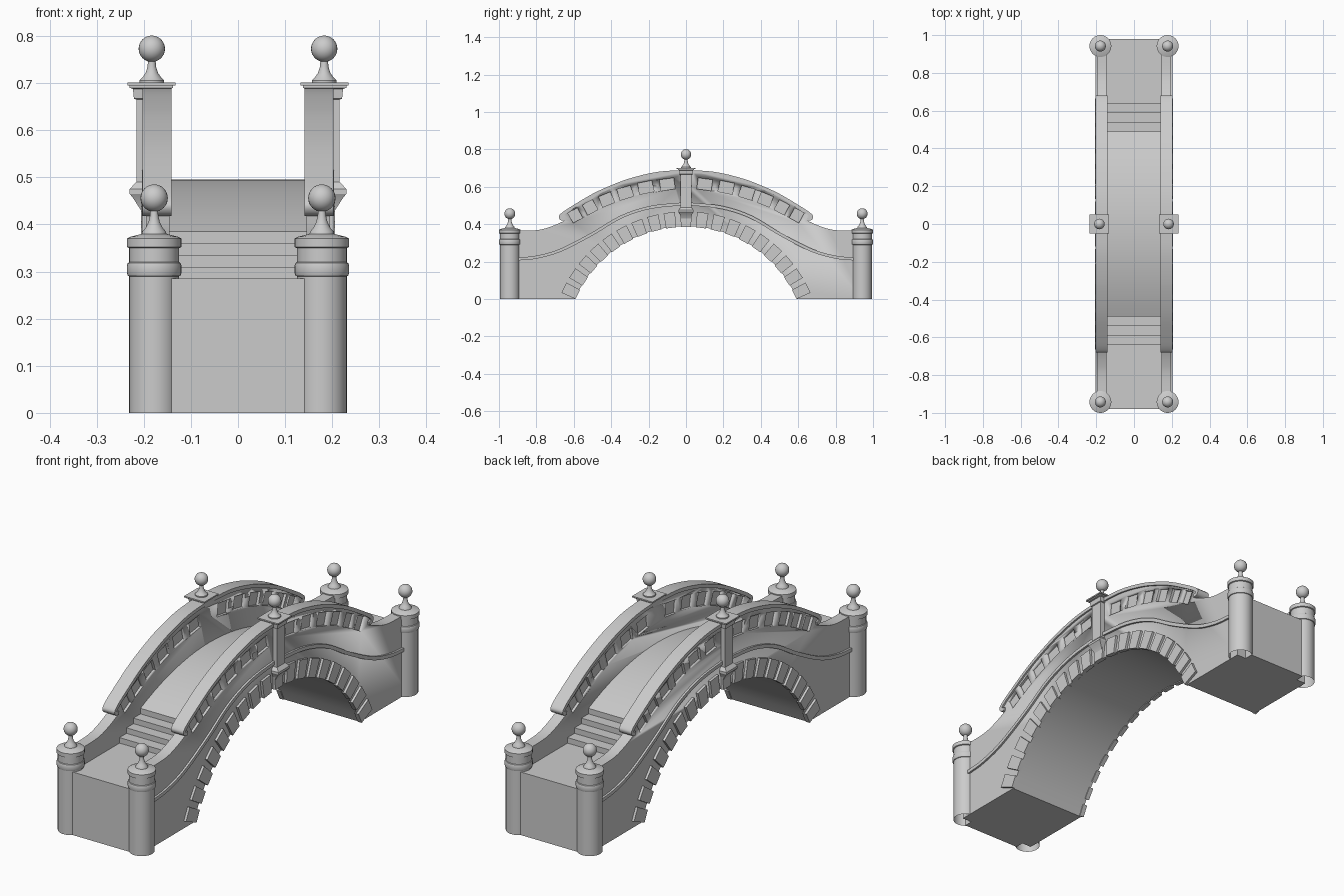
import bpy, bmesh
from math import sin, cos, pi, radians, hypot, atan2
from mathutils import Matrix, Vector

if "Cube" in bpy.data.objects:
    bpy.data.objects.remove(bpy.data.objects["Cube"])


def finish(name, bm, angle=30):
    bmesh.ops.recalc_face_normals(bm, faces=bm.faces)
    me = bpy.data.meshes.new(name)
    bm.to_mesh(me)
    bm.free()
    ob = bpy.data.objects.new(name, me)
    bpy.context.collection.objects.link(ob)
    bpy.ops.object.select_all(action='DESELECT')
    ob.select_set(True)
    bpy.context.view_layer.objects.active = ob
    bpy.ops.object.shade_smooth_by_angle(angle=radians(angle))
    return ob


def add_prism(bm, outline, x0, x1):
    """Extrude a (y, z) outline from x0 to x1."""
    a = [bm.verts.new((x0, y, z)) for y, z in outline]
    b = [bm.verts.new((x1, y, z)) for y, z in outline]
    bm.faces.new(a)
    bm.faces.new(b[::-1])
    n = len(a)
    for i in range(n):
        j = (i + 1) % n
        bm.faces.new((a[i], a[j], b[j], b[i]))


def spline(pts, steps=5):
    """Smooth path through the given points."""
    p = [Vector(q) for q in pts]
    p = [2 * p[0] - p[1]] + p + [2 * p[-1] - p[-2]]
    out = []
    for i in range(1, len(p) - 2):
        for k in range(steps):
            t = k / steps
            v = 0.5 * (2 * p[i] + (p[i + 1] - p[i - 1]) * t
                       + (2 * p[i - 1] - 5 * p[i] + 4 * p[i + 1] - p[i + 2]) * t * t
                       + (3 * p[i] - p[i - 1] - 3 * p[i + 1] + p[i + 2]) * t ** 3)
            out.append((v.x, v.y))
    return out + [tuple(pts[-1])]


def both_ways(half):
    """Mirror a path starting at y = 0 to the other end of the bridge."""
    return [(-y, z) for y, z in half[:0:-1]] + half


def ribbon(path, t):
    """Closed outline: path plus its offset on the right-hand side."""
    off = []
    for i, (y, z) in enumerate(path):
        a, b = path[max(i - 1, 0)], path[min(i + 1, len(path) - 1)]
        dy, dz = b[0] - a[0], b[1] - a[1]
        l = hypot(dy, dz)
        off.append((y + dz / l * t, z - dy / l * t))
    return path + off[::-1]


def add_lathe(bm, profile, cx, cy, n=32):
    """Revolve an (r, z) profile about a vertical axis."""
    rings = [[bm.verts.new((cx + r * cos(2 * pi * i / n), cy + r * sin(2 * pi * i / n), z))
              for i in range(n)] for r, z in profile]
    for a, b in zip(rings, rings[1:]):
        for i in range(n):
            j = (i + 1) % n
            bm.faces.new((a[i], a[j], b[j], b[i]))
    bm.faces.new(rings[-1])


def add_ball(bm, r, x, y, z):
    bmesh.ops.create_uvsphere(bm, u_segments=24, v_segments=16, radius=r,
                              matrix=Matrix.Translation((x, y, z)))


# Shared curves
R, CZ, SPRING = 0.649, -0.259, radians(66.5)
arch = [(R * sin(SPRING * i / 14), max(0, CZ + R * cos(SPRING * i / 14))) for i in range(14, -15, -1)]
rail = spline([(0, .69), (.15, .68), (.29, .648), (.4, .608), (.5, .562), (.61, .497),
               (.66, .464), (.68, .442), (.672, .423), (.65, .418)])
low = spline([(.65, .418), (.72, .388), (.8, .368), (.94, .365)])

# Deck with steps, landings and arched underside
deck = [(.98, 0), (.98, .285)]
z = .285
for y in (.64, .59, .54, .49):
    deck += [(y, z), (y, z + .025)]
    z += .025
crown = [(.49 * k / 10, .495 - .11 * (k / 10) ** 2) for k in range(9, -1, -1)]
half = (deck + crown)[::-1]
bm = bmesh.new()
add_prism(bm, both_ways(half) + arch, -.147, .147)
finish("deck", bm)

string = both_ways(spline([(0, .518), (.19, .498), (.35, .446), (.51, .352),
                           (.675, .268), (.8, .232), (.9, .222)]))
panels = [(.1, .613, .078), (.215, .597, .078), (.325, .568, .075),
          (.425, .532, .068), (.513, .49, .062), (.592, .447, .058)]

for side, s in (("left", -1), ("right", 1)):
    # Side wall and parapet
    bm = bmesh.new()
    add_prism(bm, both_ways(rail + low[1:]) + [(.94, 0)] + arch + [(-.94, 0)], s * .145, s * .195)
    wall = finish(side + "_wall", bm)

    # Recessed panels on both faces of the parapet
    bm = bmesh.new()
    for d in (-1, 1):
        for i, (y, zc, w) in enumerate(panels):
            p, q = panels[max(i - 1, 0)], panels[min(i + 1, 5)]
            a = atan2(q[1] - p[1], q[0] - p[0])
            c = [(u * cos(a) - v * sin(a), u * sin(a) + v * cos(a))
                 for u, v in ((-w / 2, -.03), (w / 2, -.03), (w / 2, .03), (-w / 2, .03))]
            o = [(d * (y + u), zc + v) for u, v in c]
            add_prism(bm, o, s * .183, s * .22)
            add_prism(bm, o, s * .12, s * .157)
    cutter = finish(side + "_panel_cutter", bm)
    cutter.hide_render = True
    m = wall.modifiers.new("panels", 'BOOLEAN')
    m.operation, m.solver, m.object = 'DIFFERENCE', 'EXACT', cutter
    bpy.context.view_layer.objects.active = wall
    bpy.ops.object.modifier_apply(modifier="panels")
    bpy.data.objects.remove(cutter)

    # Coping along the parapet and string course below it
    bm = bmesh.new()
    add_prism(bm, ribbon(both_ways(rail), .016), s * .141, s * .203)
    finish(side + "_coping", bm)
    bm = bmesh.new()
    add_prism(bm, ribbon(string, .016), s * .19, s * .204)
    finish(side + "_string_course", bm)

    # Arch stones
    bm = bmesh.new()
    for i in range(-9, 10):
        a, h = radians(7.1 * i), radians(2.4)
        add_prism(bm, [(r * sin(t), CZ + r * cos(t)) for r, t in
                       ((R - .004, a - h), (R - .004, a + h), (R + .078, a + h), (R + .078, a - h))],
                  s * .185, s * .206)
    finish(side + "_arch_stones", bm)

    # Centre pier with corbel and cap: (z, inner x, outer x, half depth)
    bm = bmesh.new()
    loops = []
    for z, xi, xo, h in ((.40, .16, .2, .02), (.43, .16, .206, .025), (.455, .16, .222, .034),
                         (.465, .16, .23, .04), (.475, .16, .23, .04), (.485, .16, .221, .033),
                         (.49, .147, .216, .029), (.665, .147, .216, .029), (.667, .142, .221, .034),
                         (.688, .142, .223, .036), (.69, .138, .23, .043), (.695, .138, .23, .043),
                         (.695, .133, .235, .05), (.701, .133, .235, .05)):
        loops.append([bm.verts.new((s * x, y, z)) for x, y in ((xi, -h), (xo, -h), (xo, h), (xi, h))])
    for a, b in zip(loops, loops[1:]):
        for i in range(4):
            bm.faces.new((a[i], a[(i + 1) % 4], b[(i + 1) % 4], b[i]))
    bm.faces.new(loops[0])
    bm.faces.new(loops[-1])
    finish(side + "_centre_pier", bm)

    # Centre finial
    bm = bmesh.new()
    add_lathe(bm, [(.026, .70), (.026, .706), (.02, .712), (.013, .722), (.009, .735), (.008, .75)], s * .183, 0)
    add_ball(bm, .028, s * .183, 0, .773)
    finish(side + "_centre_finial", bm)

    # End posts with rings, caps and ball finials
    for end, d in (("front", -1), ("back", 1)):
        bm = bmesh.new()
        add_lathe(bm, [(.053, 0), (.053, .29), (.056, .291), (.058, .297), (.058, .312), (.056, .318),
                       (.053, .32), (.053, .35), (.058, .352), (.058, .37), (.05, .374), (.026, .38),
                       (.025, .385), (.018, .393), (.012, .405), (.009, .418), (.008, .43)],
                  s * .178, d * .942)
        add_ball(bm, .029, s * .178, d * .942, .456)
        finish(f"{end}_{side}_post", bm)
